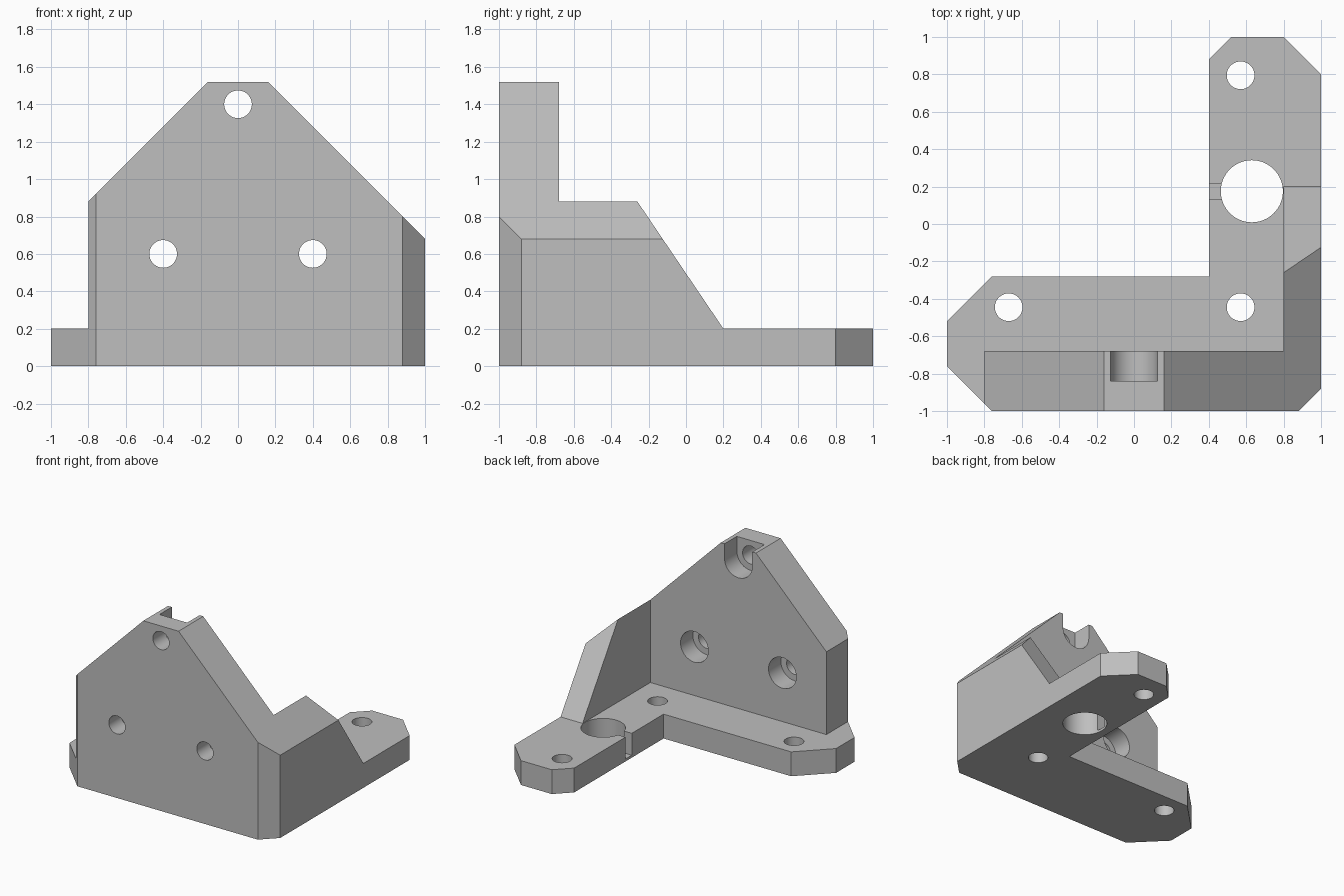
import bpy, bmesh, math
from mathutils import Vector

cube = bpy.data.objects.get("Cube")
if cube:
    bpy.data.objects.remove(cube, do_unlink=True)

grey = bpy.data.materials.new("light grey")
grey.use_nodes = True
colour = (0.52, 0.52, 0.52, 1)
grey.diffuse_color = colour
grey.node_tree.nodes["Principled BSDF"].inputs["Base Color"].default_value = colour


def prism(name, points, axis, low, high, cuts=()):
    """Extrude a 2D profile along an axis, then trim it with (point, normal) planes."""
    place = {"x": lambda a, b, t: (t, a, b),
             "y": lambda a, b, t: (a, t, b),
             "z": lambda a, b, t: (a, b, t)}[axis]
    bm = bmesh.new()
    face = bm.faces.new([bm.verts.new(place(a, b, low)) for a, b in points])
    ext = bmesh.ops.extrude_face_region(bm, geom=[face])
    moved = [g for g in ext["geom"] if isinstance(g, bmesh.types.BMVert)]
    bmesh.ops.translate(bm, verts=moved, vec=Vector(place(0, 0, high - low)))
    for co, no in cuts:
        bmesh.ops.bisect_plane(bm, geom=bm.verts[:] + bm.edges[:] + bm.faces[:],
                               plane_co=co, plane_no=no, clear_outer=True)
        bmesh.ops.holes_fill(bm, edges=[e for e in bm.edges if e.is_boundary])
    bmesh.ops.recalc_face_normals(bm, faces=bm.faces[:])
    mesh = bpy.data.meshes.new(name)
    bm.to_mesh(mesh)
    bm.free()
    mesh.materials.append(grey)
    obj = bpy.data.objects.new(name, mesh)
    bpy.context.collection.objects.link(obj)
    return obj


def disc(a, b, radius, sides=48):
    return [(a + radius * math.cos(2 * math.pi * i / sides),
             b + radius * math.sin(2 * math.pi * i / sides)) for i in range(sides)]


def rect(a0, a1, b0, b1):
    return [(a0, b0), (a1, b0), (a1, b1), (a0, b1)]


def combine(target, tool, operation):
    tool.hide_render = True
    mod = target.modifiers.new(tool.name, "BOOLEAN")
    mod.operation, mod.solver, mod.object = operation, "EXACT", tool
    bpy.context.view_layer.objects.active = target
    bpy.ops.object.modifier_apply(modifier=mod.name)
    bpy.data.objects.remove(tool, do_unlink=True)


# L-shaped base plate with clipped corners
bracket = prism("corner_bracket", [
    (-1, -0.76), (-0.76, -1), (0.88, -1), (1, -0.88), (1, 0.8), (0.8, 1),
    (0.52, 1), (0.4, 0.88), (0.4, -0.28), (-0.76, -0.28), (-1, -0.52)], "z", 0, 0.2)

# Gabled front wall, its vertical corners clipped like the base
front_wall = prism("front_wall", [
    (-0.8, 0), (1, 0), (1, 0.68), (0.16, 1.52), (-0.16, 1.52), (-0.8, 0.88)],
    "y", -1, -0.68,
    [((-0.76, -1, 0), (-1, -1, 0)), ((0.88, -1, 0), (1, -1, 0))])

# Side gusset, its top following the gable slope
side_wall = prism("side_wall", [
    (-0.8, 0), (0.2, 0), (0.2, 0.2), (-0.26, 0.88), (-0.8, 0.88)], "x", 0.8, 1,
    [((1, 0, 0.68), (1, 0, 1))])

for wall in (front_wall, side_wall):
    combine(bracket, wall, "UNION")

# Screw holes through the base
cutters = [prism("base_hole", disc(x, y, 0.074), "z", -0.1, 0.3)
           for x, y in ((-0.67, -0.445), (0.57, -0.445), (0.57, 0.795))]

# Large bore and the narrow notch leading into it
cutters.append(prism("bore", disc(0.63, 0.175, 0.166, 64), "z", -0.1, 0.25))
cutters.append(prism("notch", rect(0.3, 0.6, 0.133, 0.215), "z", 0.02, 0.3))

# Screw holes through the front wall, counterbored from the back
for x, z in ((-0.4, 0.6), (0.4, 0.6), (0, 1.4)):
    cutters.append(prism("wall_hole", disc(x, z, 0.074), "y", -1.1, -0.6))
    cutters.append(prism("counterbore", disc(x, z, 0.126), "y", -0.84, -0.6))

# Top counterbore opens upward
cutters.append(prism("top_slot", rect(-0.126, 0.126, 1.4, 1.6), "y", -0.84, -0.6))

for cutter in cutters:
    combine(bracket, cutter, "DIFFERENCE")

# Smooth the bores and keep every edge crisp
bpy.ops.object.select_all(action="DESELECT")
bracket.select_set(True)
bpy.context.view_layer.objects.active = bracket
bpy.ops.object.shade_smooth_by_angle(angle=math.radians(25))
